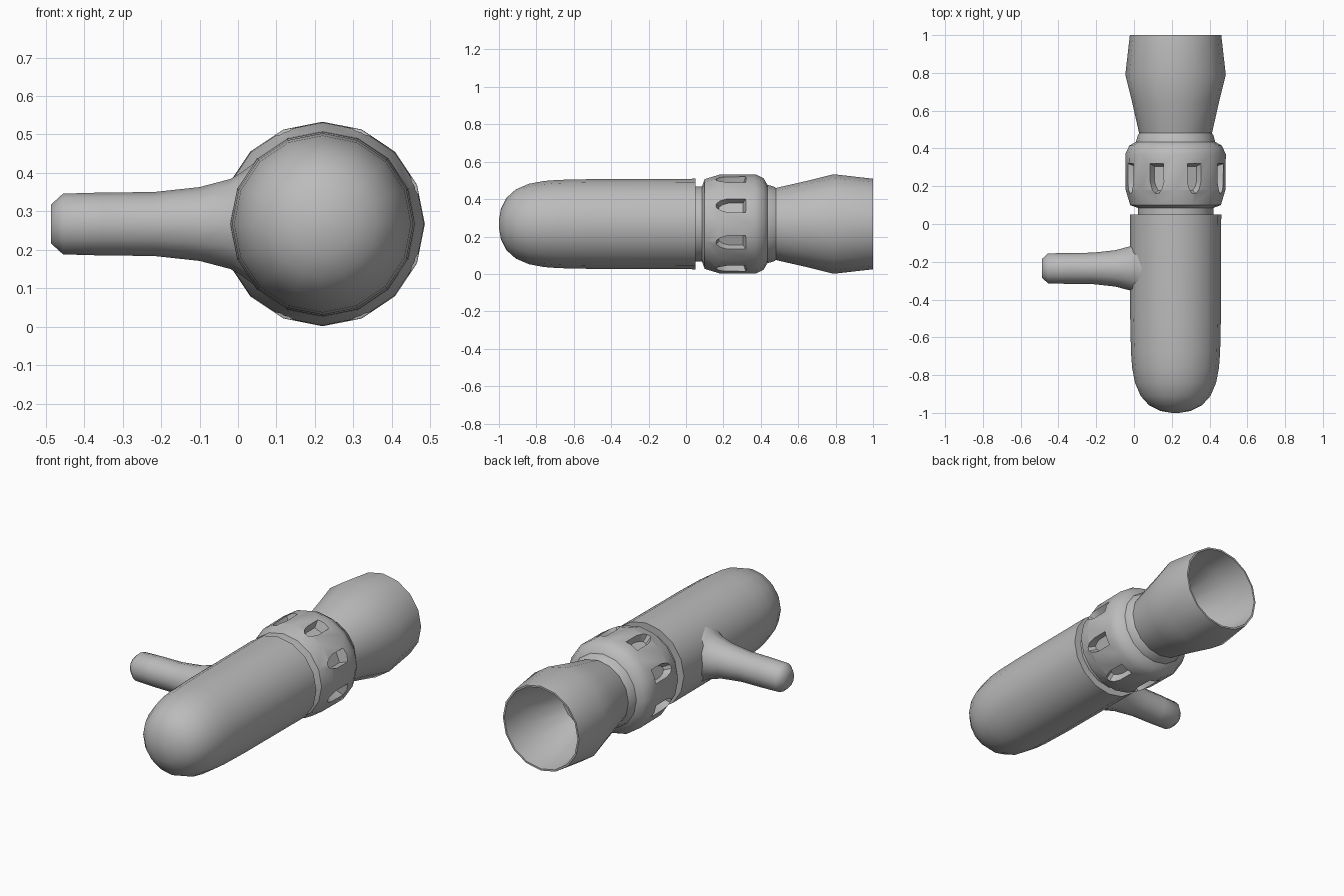
import bpy, bmesh, math
from mathutils import Vector

if "Cube" in bpy.data.objects:
    bpy.data.objects.remove(bpy.data.objects["Cube"])

AXIS_X, AXIS_Z = 0.22, 0.267
grey = bpy.data.materials.new("plain grey")
grey.use_nodes = True
COLOUR = (0.5, 0.5, 0.5, 1)
grey.diffuse_color = COLOUR
grey.node_tree.nodes["Principled BSDF"].inputs["Base Color"].default_value = COLOUR


def finish(name, bm):
    bmesh.ops.recalc_face_normals(bm, faces=bm.faces)
    mesh = bpy.data.meshes.new(name)
    bm.to_mesh(mesh)
    bm.free()
    mesh.materials.append(grey)
    obj = bpy.data.objects.new(name, mesh)
    bpy.context.collection.objects.link(obj)
    return obj


def smooth(obj, angle=40):
    bpy.ops.object.select_all(action="DESELECT")
    obj.select_set(True)
    bpy.context.view_layer.objects.active = obj
    bpy.ops.object.shade_smooth_by_angle(angle=math.radians(angle))


def lathe(name, profile, sides, place):
    """Closed solid from (radius, distance) pairs; place maps (u, v, t) to space."""
    bm = bmesh.new()
    rings = []
    for r, t in profile:
        rings.append([bm.verts.new(place(r * math.sin(math.tau * i / sides),
                                         r * math.cos(math.tau * i / sides), t))
                      for i in range(sides)])
    for a, b in zip(rings, rings[1:]):
        for i in range(sides):
            j = (i + 1) % sides
            bm.faces.new((a[i], a[j], b[j], b[i]))
    bm.faces.new(rings[0])
    bm.faces.new(rings[-1])
    return finish(name, bm)


def along_y(u, v, t):
    return Vector((AXIS_X + u, t, AXIS_Z + v))


def along_x(u, v, t):
    return Vector((t, -0.235 + u, AXIS_Z + v))


# Round-nosed body
body = lathe("body", [(0.02, -1), (0.08, -0.99), (0.14, -0.96), (0.185, -0.91),
                      (0.215, -0.84), (0.23, -0.76), (0.236, -0.68), (0.24, -0.5),
                      (0.242, 0.05)], 16, along_y)
smooth(body)

# Flared side handle with chamfered end
handle = lathe("handle", [(0.05, -0.487), (0.079, -0.455), (0.082, -0.35), (0.083, -0.22),
                          (0.096, -0.1), (0.117, -0.02), (0.135, 0.01), (0.165, 0.05),
                          (0.165, 0.15)], 12, along_x)
smooth(handle, 60)

# Ribbed collar with its narrow neck
collar = lathe("collar", [(0.2, 0.03), (0.2, 0.085), (0.24, 0.1), (0.264, 0.18),
                          (0.266, 0.37), (0.245, 0.415), (0.21, 0.435),
                          (0.2, 0.47), (0.18, 0.5)], 16, along_y)

# Eight bullet-shaped slots round the collar
half = [(0.325, 0.042), (0.22, 0.042), (0.18, 0.03), (0.155, 0.012)]
outline = half + [(y, -w) for y, w in reversed(half)]
bm = bmesh.new()
for k in range(8):
    a = math.tau * (k + 0.5) / 8
    out = Vector((math.sin(a), 0, math.cos(a)))
    side = Vector((math.cos(a), 0, -math.sin(a)))
    loops = []
    for r, s in ((0.215, 0.75), (0.3, 1.1)):
        loops.append([bm.verts.new(Vector((AXIS_X, 0.245 + (y - 0.245) * s, AXIS_Z))
                                   + out * r + side * w * s) for y, w in outline])
    low, high = loops
    bm.faces.new(low)
    bm.faces.new(high)
    for i in range(len(low)):
        j = (i + 1) % len(low)
        bm.faces.new((low[i], low[j], high[j], high[i]))
cutter = finish("slot_cutter", bm)
cutter.hide_render = True
cutter.hide_set(True)
cut = collar.modifiers.new("slots", "BOOLEAN")
cut.object = cutter
cut.solver = "EXACT"
bpy.context.view_layer.objects.active = collar
bpy.ops.object.modifier_apply(modifier=cut.name)
bpy.data.objects.remove(cutter)
smooth(collar)

# Hollow horn opening to the back
horn = lathe("horn", [(0.18, 0.45), (0.195, 0.49), (0.23, 0.645), (0.266, 0.79),
                      (0.242, 1), (0.232, 1), (0.215, 0.85), (0.13, 0.62)], 16, along_y)
smooth(horn)
